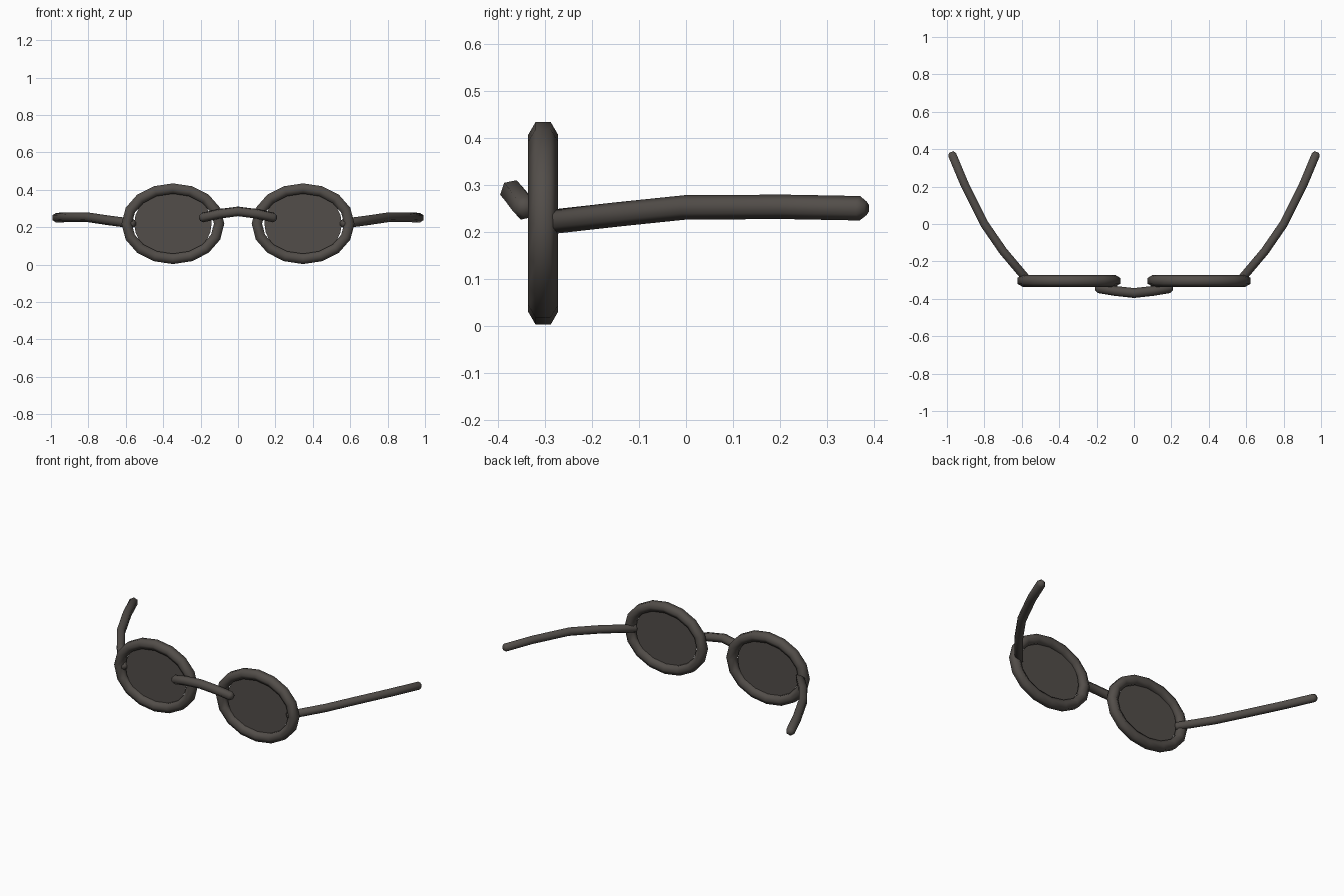
import bpy, bmesh, math
from mathutils import Vector

if "Cube" in bpy.data.objects:
    bpy.data.objects.remove(bpy.data.objects["Cube"])

dark = bpy.data.materials.new("dark_grey")
dark.diffuse_color = (0.085, 0.075, 0.067, 1)
dark.use_nodes = True
dark.node_tree.nodes["Principled BSDF"].inputs["Base Color"].default_value = dark.diffuse_color


def finish(name, bm, smooth=True):
    bmesh.ops.recalc_face_normals(bm, faces=bm.faces)
    for f in bm.faces:
        f.smooth = smooth
    me = bpy.data.meshes.new(name)
    bm.to_mesh(me)
    bm.free()
    me.materials.append(dark)
    ob = bpy.data.objects.new(name, me)
    bpy.context.collection.objects.link(ob)
    return ob


def tube(name, pts, r, ref, closed=False, phase=0.0, sides=6):
    """Six-sided tube swept along pts; open tubes get rounded ends."""
    pts = [Vector(p) for p in pts]
    radii = [r] * len(pts)
    if not closed:
        a = (pts[0] - pts[1]).normalized() * r * 0.6
        b = (pts[-1] - pts[-2]).normalized() * r * 0.6
        pts = [pts[0] + a] + pts + [pts[-1] + b]
        radii = [r * 0.55] + radii + [r * 0.55]
    n = len(pts)
    bm = bmesh.new()
    rings = []
    for i, p in enumerate(pts):
        prev = pts[i - 1] if closed or i > 0 else p
        nxt = pts[(i + 1) % n] if closed or i < n - 1 else p
        t = (nxt - prev).normalized()
        v = t.cross(Vector(ref)).normalized()
        u = v.cross(t)
        ring = []
        for k in range(sides):
            a = 2 * math.pi * k / sides + phase
            ring.append(bm.verts.new(p + radii[i] * (u * math.cos(a) + v * math.sin(a))))
        rings.append(ring)
    for i in range(n if closed else n - 1):
        A, B = rings[i], rings[(i + 1) % n]
        for k in range(sides):
            j = (k + 1) % sides
            bm.faces.new((A[k], A[j], B[j], B[k]))
    if not closed:
        bm.faces.new(rings[0])
        bm.faces.new(rings[-1])
    return finish(name, bm)


def ellipse(cx, y, cz, rx, rz, n):
    return [(cx + rx * math.cos(2 * math.pi * i / n), y,
             cz + rz * math.sin(2 * math.pi * i / n)) for i in range(n)]


for s, side in ((-1, "left"), (1, "right")):
    # lens rim
    tube(side + "_rim", ellipse(s * 0.348, -0.304, 0.219, 0.247, 0.188, 16),
         0.032, (0, 1, 0), closed=True)
    # flat lens
    bm = bmesh.new()
    bm.faces.new([bm.verts.new(p) for p in
                  ellipse(s * 0.348, -0.304, 0.219, 0.207, 0.18, 24)])
    finish(side + "_lens", bm, False)
    # temple arm
    arm = [(0.565, -0.305, 0.22), (0.70, -0.145, 0.238), (0.80, 0.0, 0.253),
           (0.905, 0.21, 0.254), (0.972, 0.37, 0.251)]
    tube(side + "_temple", [(s * x, y, z) for x, y, z in arm], 0.026, (0, 0, 1))

# nose bridge
tube("nose_bridge", [(-0.19, -0.343, 0.252), (-0.1, -0.358, 0.272), (0, -0.369, 0.285),
                     (0.1, -0.358, 0.272), (0.19, -0.343, 0.252)],
     0.027, (0, 1, 0), phase=0.2)
